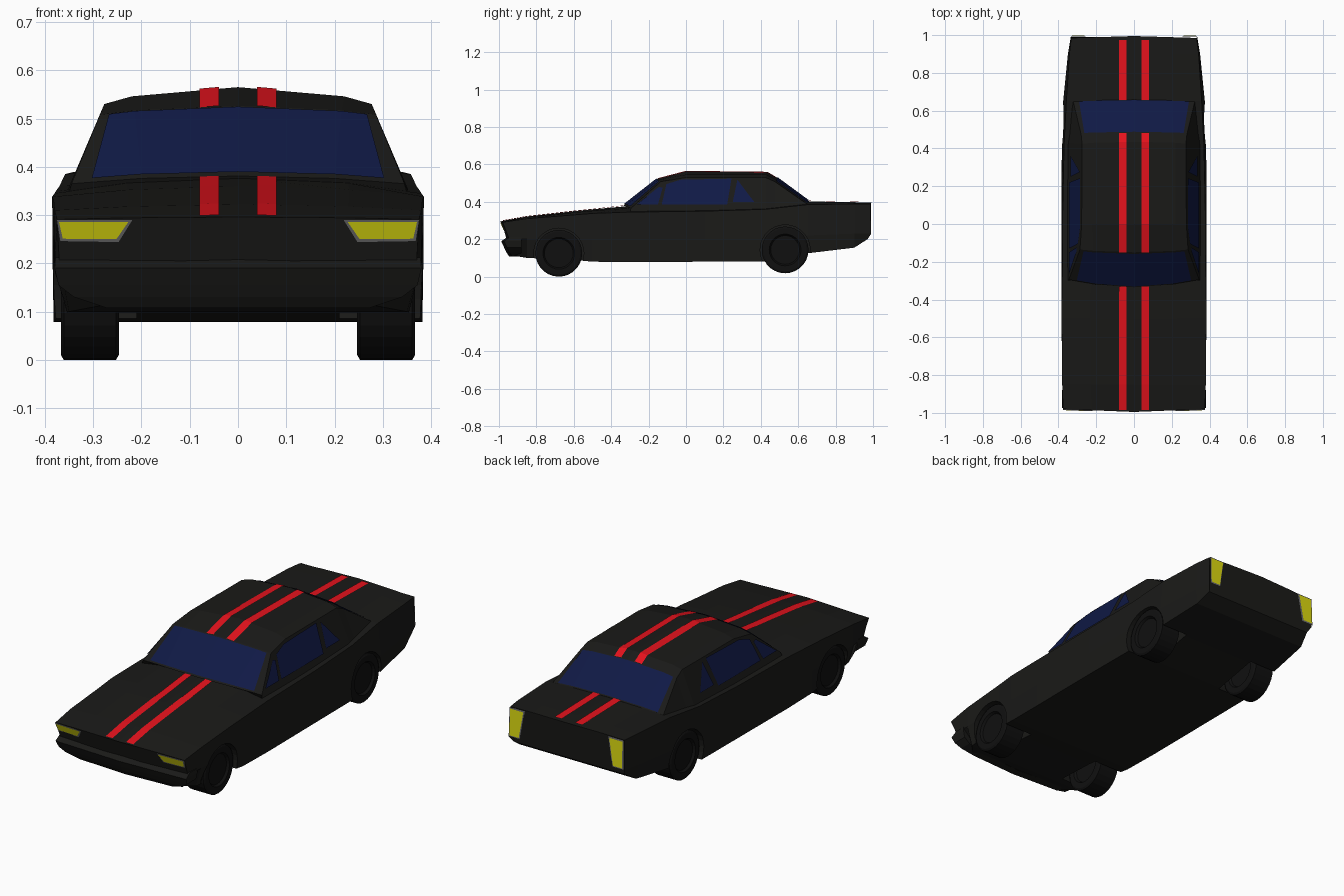
import bpy, bmesh, math
from mathutils import Matrix, Vector

if "Cube" in bpy.data.objects:
    bpy.data.objects.remove(bpy.data.objects["Cube"])


def material(name, rgb):
    m = bpy.data.materials.new(name)
    m.diffuse_color = (*rgb, 1)
    m.use_nodes = True
    m.node_tree.nodes["Principled BSDF"].inputs["Base Color"].default_value = m.diffuse_color
    return m


BLACK = material("black_paint", (0.01, 0.01, 0.009))
RUBBER = material("rubber", (0.005, 0.005, 0.005))
RED = material("red_stripe", (0.78, 0.006, 0.012))
BLUE = material("blue_glass", (0.005, 0.01, 0.06))
YELLOW = material("yellow_lamp", (0.72, 0.7, 0.005))
GREY = material("grey_trim", (0.15, 0.15, 0.15))


def add(name, verts, faces, mat):
    me = bpy.data.meshes.new(name)
    me.from_pydata([tuple(v) for v in verts], [], faces)
    bm = bmesh.new()
    bm.from_mesh(me)
    bmesh.ops.recalc_face_normals(bm, faces=bm.faces)
    bm.to_mesh(me)
    bm.free()
    me.materials.append(mat)
    ob = bpy.data.objects.new(name, me)
    bpy.context.collection.objects.link(ob)
    return ob


def loft(name, rows, mat):
    """Skin half sections (right side), mirrored across x = 0."""
    rings = [r + [(-x, y, z) for x, y, z in reversed(r) if x > 0] for r in rows]
    n = len(rings[0])
    faces = [(i*n + j, i*n + (j+1) % n, (i+1)*n + (j+1) % n, (i+1)*n + j)
             for i in range(len(rings) - 1) for j in range(n)]
    faces += [tuple(range(n)), tuple(range((len(rings)-1)*n, len(rings)*n))]
    return add(name, [p for r in rings for p in r], faces, mat)


def mirrored_panel(name, pts, mat, flip):
    """Flat panel on both sides; flip reverses winding for outward normals."""
    for s, side in ((1, "right"), (-1, "left")):
        vs = [(s*x, y, z) for x, y, z in pts]
        ob = add(f"{name}_{side}", vs, [tuple(range(len(vs)))], mat)
        if ob.data.polygons[0].normal.dot(Vector((s*flip[0], flip[1], flip[2]))) < 0:
            ob.data.flip_normals()


# Lower body: y, bottom z/width, side z/width, shoulder z/width, centre z
body_rows = []
for y, zb, wb, zm, wm, zs, ws, zc in [
        (-0.98, .115, .27, .20, .37, .291, .375, .296),
        (-0.85, .10, .35, .20, .38, .31, .380, .322),
        (-0.60, .09, .375, .20, .383, .33, .382, .350),
        (-0.50, .08, .38, .20, .384, .338, .385, .360),
        (-0.30, .078, .382, .20, .384, .345, .380, .378),
        (0.10, .08, .382, .20, .384, .35, .377, .378),
        (0.42, .08, .380, .20, .382, .36, .370, .385),
        (0.65, .125, .365, .22, .375, .385, .358, .402),
        (0.90, .155, .34, .23, .35, .389, .342, .398),
        (0.985, .20, .32, .23, .335, .388, .332, .395)]:
    front, back = y == -0.98, y == 0.985
    yb = y + (.045 if front else -.015 if back else 0)
    ym = y + (.035 if front else .005 if back else 0)
    yc = y + (-.015 if front else .01 if back else 0)
    body_rows.append([(0, yb, zb), (wb, yb, zb), (wm, ym, zm), (ws, y, zs),
                      (.6*ws, y + .4*(yc - y), zc - .35*(zc - zs)), (0, yc, zc)])
body = loft("body", body_rows, BLACK)


def cylinder(name, x, y, z, r, w, mat, segs=28):
    bm = bmesh.new()
    bmesh.ops.create_cone(bm, cap_ends=True, segments=segs, radius1=r, radius2=r, depth=w,
                          matrix=Matrix.Translation((x, y, z)) @ Matrix.Rotation(math.pi/2, 4, 'Y'))
    me = bpy.data.meshes.new(name)
    bm.to_mesh(me)
    bm.free()
    me.materials.append(mat)
    ob = bpy.data.objects.new(name, me)
    bpy.context.collection.objects.link(ob)
    return ob


# Wheels with chamfered tyres and dished faces, plus wheel arches cut from the body
for axle, y, z in (("front", -.68, .125), ("rear", .53, .143)):
    for s, side in ((1, "right"), (-1, "left")):
        cut = cylinder("arch_cutter", s*.33, y, z, .134, .24, BLACK)
        cut.hide_render = True
        mod = body.modifiers.new("arch", 'BOOLEAN')
        mod.object, mod.operation, mod.solver = cut, 'DIFFERENCE', 'EXACT'
        bpy.context.view_layer.objects.active = body
        bpy.ops.object.modifier_apply(modifier=mod.name)
        bpy.data.objects.remove(cut)
        wheel = cylinder(f"{axle}_wheel_{side}", s*.307, y, z, .125, .108, RUBBER)
        bm = bmesh.new()
        bm.from_mesh(wheel.data)
        caps = [f for f in bm.faces if len(f.verts) > 4]
        for t, d in ((.01, .006), (.03, 0), (.008, -.012)):
            for f in caps:
                bmesh.ops.inset_region(bm, faces=[f], thickness=t, depth=d)
        bm.to_mesh(wheel.data)
        bm.free()

# Front bumper, lofted upward
loft("front_bumper", [[(0, -.90, z), (w, -.88, z), (w, yf + .015, z), (0, yf, z)]
                      for z, w, yf in ((.107, .27, -.945), (.13, .34, -.96), (.155, .372, -.972),
                                       (.19, .38, -.988), (.212, .378, -.955))], BLACK)

# Cabin: windscreen, roof and rear screen rows (base, eave, roof mid, centre)
cabin_rows = [
    [(.352, -.30, .34), (.345, -.295, .365), (.20, -.32, .376), (0, -.335, .381)],
    [(.356, -.12, .34), (.286, -.135, .508), (.215, -.142, .517), (0, -.15, .526)],
    [(.358, 0, .34), (.277, 0, .53), (.22, 0, .546), (0, 0, .565)],
    [(.358, .43, .34), (.275, .425, .53), (.22, .43, .545), (0, .435, .560)],
    [(.352, .48, .34), (.28, .475, .508), (.21, .478, .520), (0, .482, .532)],
    [(.345, .655, .34), (.322, .65, .386), (.20, .655, .396), (0, .658, .403)]]
loft("cabin", cabin_rows, BLACK)


# Windscreen and rear screen lie just off the cabin skin
def screen(name, a, b, edge, t0, t1, dy):
    rows = []
    for t in (t0, t1):
        e, m, c = [Vector(p).lerp(Vector(q), t) + Vector((0, dy, .003))
                   for p, q in zip(a[1:], b[1:])]
        e = m.lerp(e, edge)
        rows.append([e, m, c] + [Vector((-v.x, v.y, v.z)) for v in (m, e)])
    ob = add(name, rows[0] + rows[1], [(i, i+1, i+6, i+5) for i in range(4)], BLUE)
    if ob.data.polygons[0].normal.z < 0:
        ob.data.flip_normals()


screen("windscreen", cabin_rows[0], cabin_rows[1], .72, .04, .97, -.003)
screen("rear_screen", cabin_rows[4], cabin_rows[5], .75, .02, .97, .003)

# Side glass on the sloping cabin wall
for name, pts in (
        ("quarter_glass", [(-.265, .385), (-.15, .385), (-.125, .475), (-.145, .48)]),
        ("door_glass", [(-.13, .385), (.22, .385), (.243, .524), (-.03, .518), (-.105, .495)]),
        ("rear_side_glass", [(.25, .40), (.365, .40), (.345, .425), (.275, .518)])):
    mirrored_panel(name, [(.358 - (z - .34)*.426 + .005, y, z) for y, z in pts], BLUE, (1, 0, 0))


# Headlamps and tail lamps: grey surround with a yellow lens
def nose_y(x, z):
    return -.995 + .04*x + (.295 - z)*.4


for name, pts, mat, off in (
        ("headlamp_surround", [(.217, .291), (.376, .291), (.369, .245), (.247, .243)], GREY, .006),
        ("headlamp", [(.227, .286), (.371, .286), (.363, .251), (.252, .25)], YELLOW, .009)):
    mirrored_panel(name, [(x, nose_y(x, z) - off, z) for x, z in pts], mat, (0, -1, 0))
for name, pts, mat, y in (
        ("tail_lamp_surround", [(.243, .388), (.332, .388), (.334, .235), (.268, .235)], GREY, .996),
        ("tail_lamp", [(.250, .382), (.326, .382), (.328, .243), (.274, .243)], YELLOW, .999)):
    mirrored_panel(name, [(x, y - (z - .235)*.03, z) for x, z in pts], mat, (0, 1, 0))

# Twin racing stripes on bonnet, roof and boot
for name, k, line in (
        ("bonnet_stripe", .04, [(-.985, .298), (-.85, .322), (-.6, .35), (-.5, .36), (-.33, .379)]),
        ("roof_stripe", .087, [(-.15, .526), (0, .565), (.435, .56), (.482, .532)]),
        ("boot_stripe", .025, [(.657, .403), (.9, .398), (.975, .396)])):
    for s, side in ((1, "right"), (-1, "left")):
        vs = [(s*x, y, z - k*x + .004) for y, z in line for x in (.039, .08)]
        ob = add(f"{name}_{side}", vs,
                 [(i, i+1, i+3, i+2) for i in range(0, len(vs) - 2, 2)], RED)
        if ob.data.polygons[0].normal.z < 0:
            ob.data.flip_normals()
